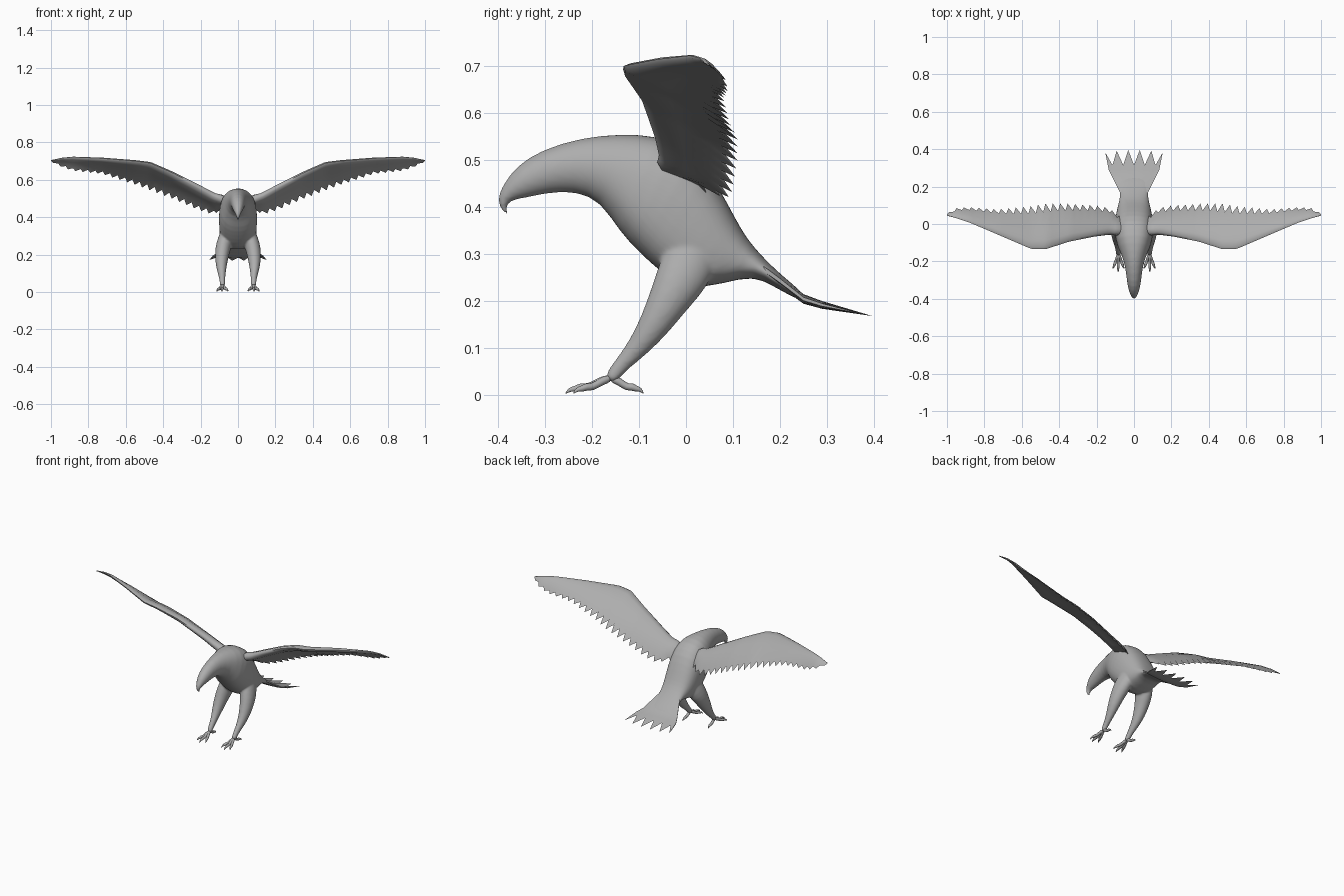
import bpy, bmesh, math
from mathutils import Vector

if "Cube" in bpy.data.objects:
    bpy.data.objects.remove(bpy.data.objects["Cube"])

grey = bpy.data.materials.new("grey")
grey.diffuse_color = (.42, .42, .42, 1)
grey.use_nodes = True
grey.node_tree.nodes["Principled BSDF"].inputs["Base Color"].default_value = grey.diffuse_color


def loft(name, rings, mirror=False, subdiv=0, angle=60):
    """Skin a list of closed point rings and cap both ends."""
    bm = bmesh.new()
    rows = [[bm.verts.new(p) for p in r] for r in rings]
    n = len(rows[0])
    for a, b in zip(rows, rows[1:]):
        for i in range(n):
            j = (i + 1) % n
            bm.faces.new((a[i], a[j], b[j], b[i]))
    bm.faces.new(rows[0])
    bm.faces.new(rows[-1])
    bmesh.ops.recalc_face_normals(bm, faces=bm.faces)
    me = bpy.data.meshes.new(name)
    bm.to_mesh(me)
    bm.free()
    me.materials.append(grey)
    ob = bpy.data.objects.new(name, me)
    bpy.context.collection.objects.link(ob)
    bpy.ops.object.select_all(action='DESELECT')
    ob.select_set(True)
    bpy.context.view_layer.objects.active = ob
    bpy.ops.object.shade_smooth_by_angle(angle=math.radians(angle))
    if mirror:
        m = ob.modifiers.new("Mirror", 'MIRROR')
        m.use_mirror_merge = False
    if subdiv:
        m = ob.modifiers.new("Subdivision", 'SUBSURF')
        m.levels = m.render_levels = subdiv
    return ob


def tube(name, pts, seg=12, subdiv=1):
    """Mirrored tube through (x, y, z, half width, half depth) points."""
    rings = []
    for i, p in enumerate(pts):
        a, b = pts[max(i - 1, 0)], pts[min(i + 1, len(pts) - 1)]
        d = (Vector(b[:3]) - Vector(a[:3])).normalized()
        side = Vector((1, 0, 0))
        side = (side - d * side.dot(d)).normalized()
        up = d.cross(side)
        rings.append([Vector(p[:3]) + side * p[3] * math.cos(t) + up * p[4] * math.sin(t)
                      for t in (2 * math.pi * k / seg for k in range(seg))])
    return loft(name, rings, True, subdiv)


def interp(table, x):
    """Linear lookup in rows of (key, values...)."""
    for a, b in zip(table, table[1:]):
        if x <= b[0]:
            break
    t = (x - a[0]) / (b[0] - a[0])
    return [p + (q - p) * t for p, q in zip(a[1:], b[1:])]


# Body: top point (y, z), bottom point (y, z), half width, from beak tip to tail root
body = [
    (-.383, .382, -.375, .380, .005), (-.401, .403, -.383, .397, .009),
    (-.400, .425, -.378, .410, .014), (-.387, .452, -.360, .416, .021),
    (-.361, .487, -.335, .420, .031), (-.310, .522, -.290, .430, .039),
    (-.220, .549, -.235, .432, .047), (-.140, .556, -.182, .412, .068),
    (-.060, .554, -.140, .343, .096), (.020, .520, -.100, .302, .104),
    (.070, .445, -.055, .260, .102), (.105, .377, .000, .222, .097),
    (.130, .332, .080, .236, .084), (.162, .295, .145, .255, .074),
    (.200, .257, .190, .228, .082), (.260, .209, .255, .193, .095)]
rings = []
for k, (yt, zt, yb, zb, w) in enumerate(body):
    e = .8 if 7 < k < 13 else 1
    ring = []
    for i in range(20):
        t = 2 * math.pi * i / 20
        c, s = (math.copysign(abs(f) ** e, f) for f in (math.cos(t), math.sin(t)))
        ring.append((w * s, (yt + yb) / 2 + (yt - yb) / 2 * c, (zt + zb) / 2 + (zt - zb) / 2 * c))
    rings.append(ring)
torso = loft("body_and_head", rings, subdiv=1)

# Legs: feathered thigh narrowing to the ankle
legs = tube("legs", [(.055, .030, .350, .025, .045), (.064, .014, .300, .038, .060),
                     (.076, -.008, .250, .043, .058), (.085, -.032, .210, .040, .047),
                     (.090, -.066, .150, .032, .035), (.087, -.100, .103, .022, .025),
                     (.084, -.132, .070, .016, .018), (.083, -.153, .045, .015, .016),
                     (.083, -.163, .028, .013, .013)], 14)

# Fuse legs into the body and soften the hips
bpy.ops.object.select_all(action='DESELECT')
torso.select_set(True)
legs.select_set(True)
bpy.context.view_layer.objects.active = torso
bpy.ops.object.convert(target='MESH')
bpy.ops.object.join()
m = torso.modifiers.new("Remesh", 'REMESH')
m.mode, m.voxel_size, m.use_smooth_shade = 'VOXEL', .005, True
m = torso.modifiers.new("Smooth", 'SMOOTH')
m.factor, m.iterations = .5, 8

# Tail fan: columns alternate feather tips and notches
tail_z = [(.12, .290), (.16, .272), (.20, .243), (.25, .204), (.30, .188), (.40, .167)]
tail_w = [(.12, .060), (.15, .065), (.20, .090), (.25, .115), (.30, .140), (.34, .150), (.40, .155)]
rings = []
for c in range(11):
    u = c / 5 - 1
    end = .397 - .015 * u * u if c % 2 == 0 else .315
    ys = [.165, .18, .20, .25, .29, end]
    ring = []
    for sgn, seq in ((1, ys[:-1]), (0, [end]), (-1, ys[-2::-1])):
        for y in seq:
            th = interp([(.1, .016), (.3, .007), (.4, .003)], y)[0] * (1.1 - .7 * u * u)
            ring.append((u * interp(tail_w, y)[0], y, interp(tail_z, y)[0] + sgn * th))
    rings.append(ring)
loft("tail_feathers", rings)

# Wings: span x, leading edge y z, trailing edge y z, thickness
wing = [
    (.05, -.050, .490, .030, .425, .018), (.09, -.058, .508, .058, .430, .025),
    (.13, -.055, .522, .088, .415, .024),
    (.20, -.065, .560, .100, .435, .022), (.35, -.095, .637, .110, .500, .019),
    (.47, -.134, .690, .110, .545, .017), (.55, -.133, .700, .095, .575, .015),
    (.72, -.060, .714, .080, .630, .012), (.88, .008, .722, .090, .648, .008),
    (.94, .028, .717, .085, .670, .005), (1.0, .045, .704, .052, .701, .002)]
profile = [(.7, .35), (.4, .8), (.15, 1), (.03, .55)]
N = 48
rings = []
for c in range(N + 1):
    x = .05 + .95 * c / N
    yl, zl, yt, zt, th = interp(wing, x)
    lead, chord = Vector((x, yl, zl)), Vector((0, yt - yl, zt - zl))
    a, b = interp(wing, max(x - .06, .05)), interp(wing, min(x + .06, 1))
    span = Vector((.12, 0, b[1] - a[1]))
    n = span.cross(chord).normalized()
    tip = c % 2 == 1
    camber = lambda s: n * .20 * chord.length * s * (1 - s)
    end = lead + chord * (1.0 if tip else .82) + Vector((.008 if tip else 0, 0, 0))
    top = [lead + chord * s + n * th * t + camber(s) for s, t in profile]
    low = [lead + chord * s - n * th * t + camber(s) for s, t in reversed(profile)]
    rings.append([end] + top + [lead] + low)
loft("wings", rings, True)

# Toes with hooked claws: three forward, one back
for name, dx, dy in (("inner_toe", -.030, -.080), ("middle_toe", .002, -.097),
                     ("outer_toe", .030, -.080), ("back_toe", .004, .070)):
    path = [(0, .036, .010), (.25, .029, .009), (.5, .015, .008), (.65, .018, .009),
            (.78, .012, .007), (.9, .012, .005), (1, .002, .001)]
    tube(name, [(.083 + dx * t, -.160 + dy * t, z, r, r) for t, z, r in path], 8)
